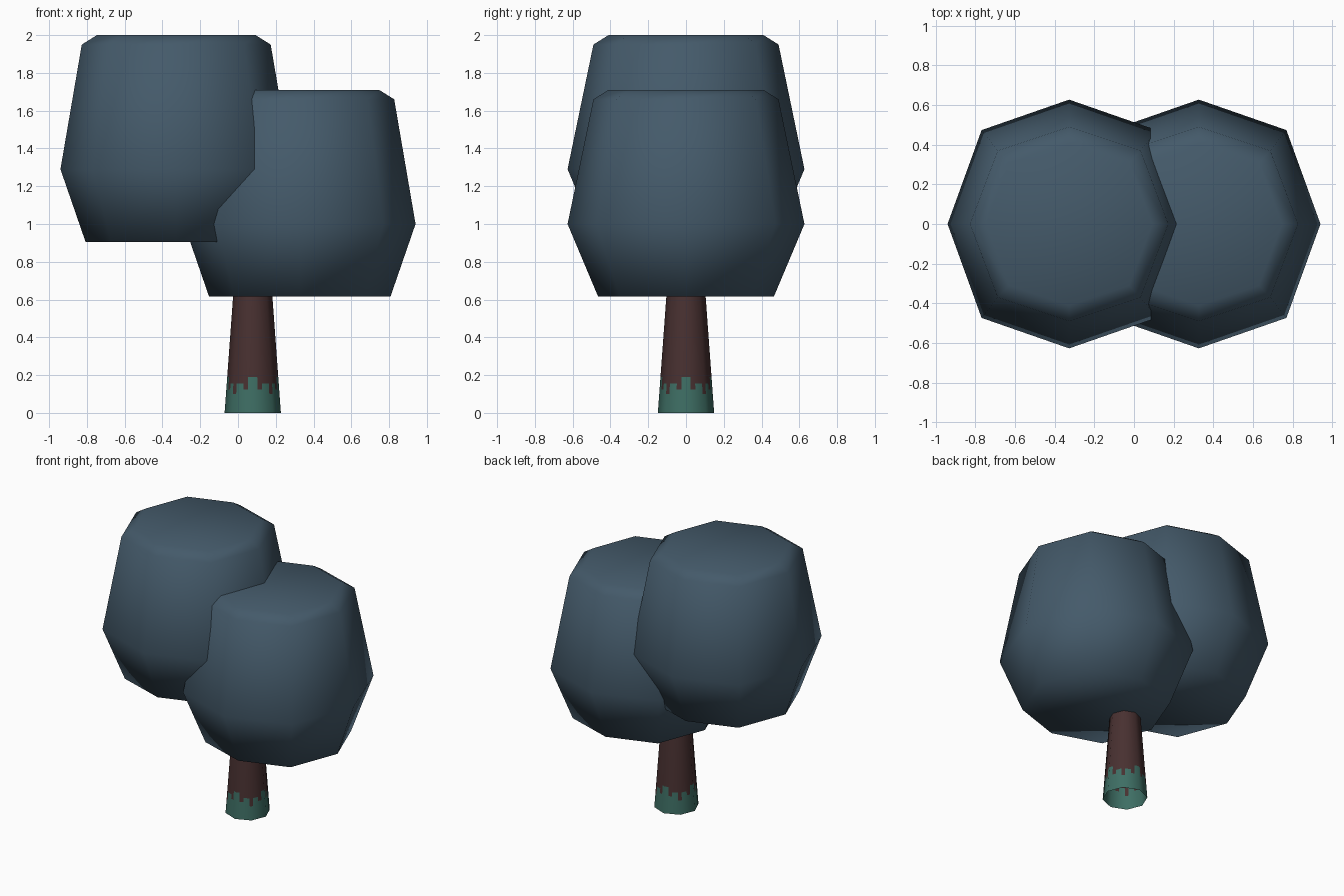
import bpy, bmesh, math
from mathutils import Vector

if "Cube" in bpy.data.objects:
    bpy.data.objects.remove(bpy.data.objects["Cube"])


def material(name, rgb):
    m = bpy.data.materials.new(name)
    m.diffuse_color = (*rgb, 1)
    m.use_nodes = True
    m.node_tree.nodes["Principled BSDF"].inputs["Base Color"].default_value = m.diffuse_color
    return m


LEAF = material("slate blue leaves", (0.058, 0.102, 0.144))
BARK = material("dark brown bark", (0.065, 0.030, 0.030))
MOSS = material("green moss", (0.048, 0.156, 0.127))


def new_object(name, bm, mats):
    mesh = bpy.data.meshes.new(name)
    bm.to_mesh(mesh)
    bm.free()
    for m in mats:
        mesh.materials.append(m)
    mesh.shade_smooth()
    ob = bpy.data.objects.new(name, mesh)
    bpy.context.collection.objects.link(ob)
    return ob


# Leaf crowns: eight-sided stacked rings (z, x radius, y radius), closed both ends
RINGS = [(0.615, 0.48, 0.465), (1.0, 0.613, 0.627),
         (1.66, 0.50, 0.49), (1.71, 0.42, 0.41)]


def crown(name, x, lift):
    bm = bmesh.new()
    loops = []
    for z, rx, ry in RINGS:
        a, b = 0.72 * rx, 0.755 * ry
        pts = [(rx, 0), (a, b), (0, ry), (-a, b),
               (-rx, 0), (-a, -b), (0, -ry), (a, -b)]
        loops.append([bm.verts.new((x + px, py, z + lift)) for px, py in pts])
    for lo, hi in zip(loops, loops[1:]):
        for i in range(8):
            j = (i + 1) % 8
            bm.faces.new((lo[i], lo[j], hi[j], hi[i]))
    bm.faces.new(loops[0][::-1])
    bm.faces.new(loops[-1])
    return new_object(name, bm, [LEAF])


crown("lower_crown", 0.327, 0.0)
crown("upper_crown", -0.327, 0.29)

# Trunk: open eight-sided taper; moss reaches a different height in each column
TRUNK_X, COLS = 0.078, 8
MOSS_TOP = [0.19, 0.19, 0.125, 0.125, 0.155, 0.155, 0.155, 0.10]
LEVELS = [0, 0.10, 0.125, 0.155, 0.19, 0.62, 0.85]
bm = bmesh.new()
corners = [Vector((math.cos(i * math.pi / 4), math.sin(i * math.pi / 4), 0))
           for i in range(8)]
n = 8 * COLS
rows = []
for z in LEVELS:
    r = 0.149 - 0.073 * z
    row = []
    for k in range(n):
        side, u = divmod(k, COLS)
        p = corners[side].lerp(corners[(side + 1) % 8], u / COLS) * r
        row.append(bm.verts.new((TRUNK_X + p.x, p.y, z)))
    rows.append(row)
for lo, hi, top in zip(rows, rows[1:], LEVELS[1:]):
    for k in range(n):
        side, u = divmod(k, COLS)
        j = (k + 1) % n
        f = bm.faces.new((lo[k], lo[j], hi[j], hi[k]))
        column = u if side % 2 == 0 else COLS - 1 - u
        f.material_index = 1 if top <= MOSS_TOP[column] + 1e-4 else 0
trunk = new_object("trunk", bm, [BARK, MOSS])

# Rounded shading across the flat trunk sides
trunk.data.normals_split_custom_set_from_vertices(
    [Vector((v.co.x - TRUNK_X, v.co.y, 0.01)).normalized()
     for v in trunk.data.vertices])
